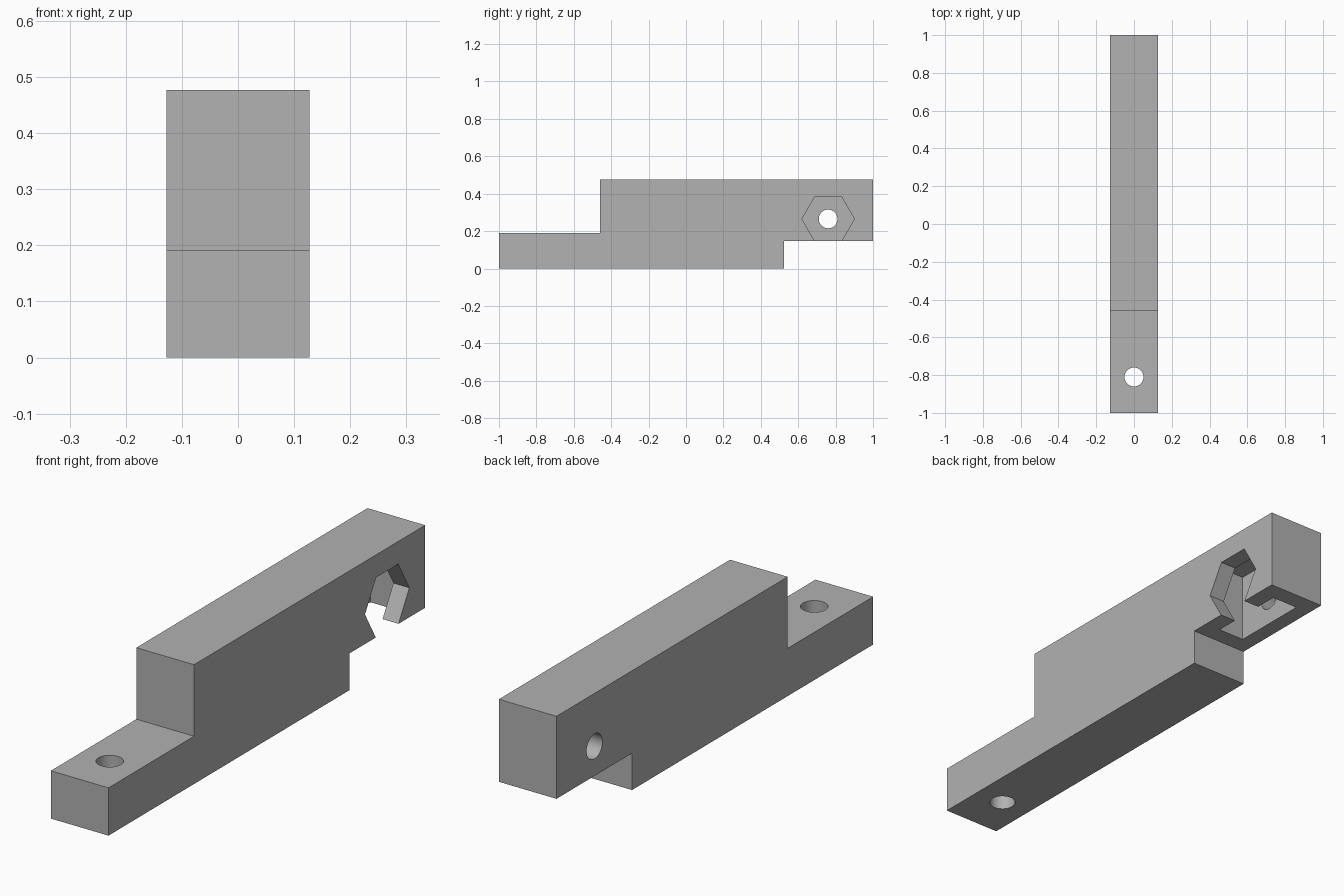
import bpy, bmesh, math

if "Cube" in bpy.data.objects:
    bpy.data.objects.remove(bpy.data.objects["Cube"], do_unlink=True)

HALF_W = 0.1275           # half width of the bar
HOLE_Y, HOLE_Z = 0.76, 0.265

grey = bpy.data.materials.new("plain_grey")
grey.use_nodes = True
colour = (0.445, 0.445, 0.445, 1)
grey.diffuse_color = colour
grey.node_tree.nodes["Principled BSDF"].inputs["Base Color"].default_value = colour


def prism(name, outline, x0, x1):
    """Extrude a (y, z) outline along x from x0 to x1."""
    bm = bmesh.new()
    face = bm.faces.new([bm.verts.new((x0, y, z)) for y, z in outline])
    result = bmesh.ops.extrude_face_region(bm, geom=[face])
    moved = [v for v in result["geom"] if isinstance(v, bmesh.types.BMVert)]
    bmesh.ops.translate(bm, verts=moved, vec=(x1 - x0, 0, 0))
    bmesh.ops.recalc_face_normals(bm, faces=bm.faces)
    mesh = bpy.data.meshes.new(name)
    bm.to_mesh(mesh)
    bm.free()
    mesh.materials.append(grey)
    obj = bpy.data.objects.new(name, mesh)
    bpy.context.collection.objects.link(obj)
    return obj


def ring(cy, cz, radius, sides):
    """Regular polygon in the (y, z) plane with a corner along y."""
    step = math.tau / sides
    return [(cy + radius * math.cos(i * step), cz + radius * math.sin(i * step))
            for i in range(sides)]


def cut(target, cutter):
    """Subtract the cutter from the target and discard it."""
    cutter.hide_render = True
    mod = target.modifiers.new("cut", "BOOLEAN")
    mod.operation = "DIFFERENCE"
    mod.solver = "EXACT"
    mod.object = cutter
    bpy.ops.object.select_all(action="DESELECT")
    bpy.context.view_layer.objects.active = target
    target.select_set(True)
    bpy.ops.object.modifier_apply(modifier=mod.name)
    bpy.data.objects.remove(cutter, do_unlink=True)


# Stepped bar with a low front tongue and a raised rear end
bar = prism("stepped_bar", [(-1, 0), (0.523, 0), (0.523, 0.147), (1, 0.147),
                            (1, 0.477), (-0.46, 0.477), (-0.46, 0.191), (-1, 0.191)],
            -HALF_W, HALF_W)

# Inner slot, open at the underside
y0, y1 = HOLE_Y - 0.165, HOLE_Y + 0.165
cut(bar, prism("slot_cutter", [(y0, 0.1), (y1, 0.1), (y1, 0.43), (y0, 0.43)], -0.062, 0.057))

# Hexagonal mouth through the left wall, breaking out below
cut(bar, prism("hex_cutter", ring(HOLE_Y, HOLE_Z, 0.14, 6), 0, 0.2))

# Round hole through the right wall
cut(bar, prism("side_hole_cutter", ring(HOLE_Y, HOLE_Z, 0.05, 48), -0.2, 0))

# Vertical round hole through the front tongue
upright = prism("tongue_hole_cutter", ring(0, 0, 0.05, 48), -0.1, 0.3)
upright.rotation_euler = (0, -math.pi / 2, 0)
upright.location = (0, -0.81, 0)
bpy.context.view_layer.update()
cut(bar, upright)

bpy.ops.object.shade_smooth_by_angle(angle=math.radians(30))
